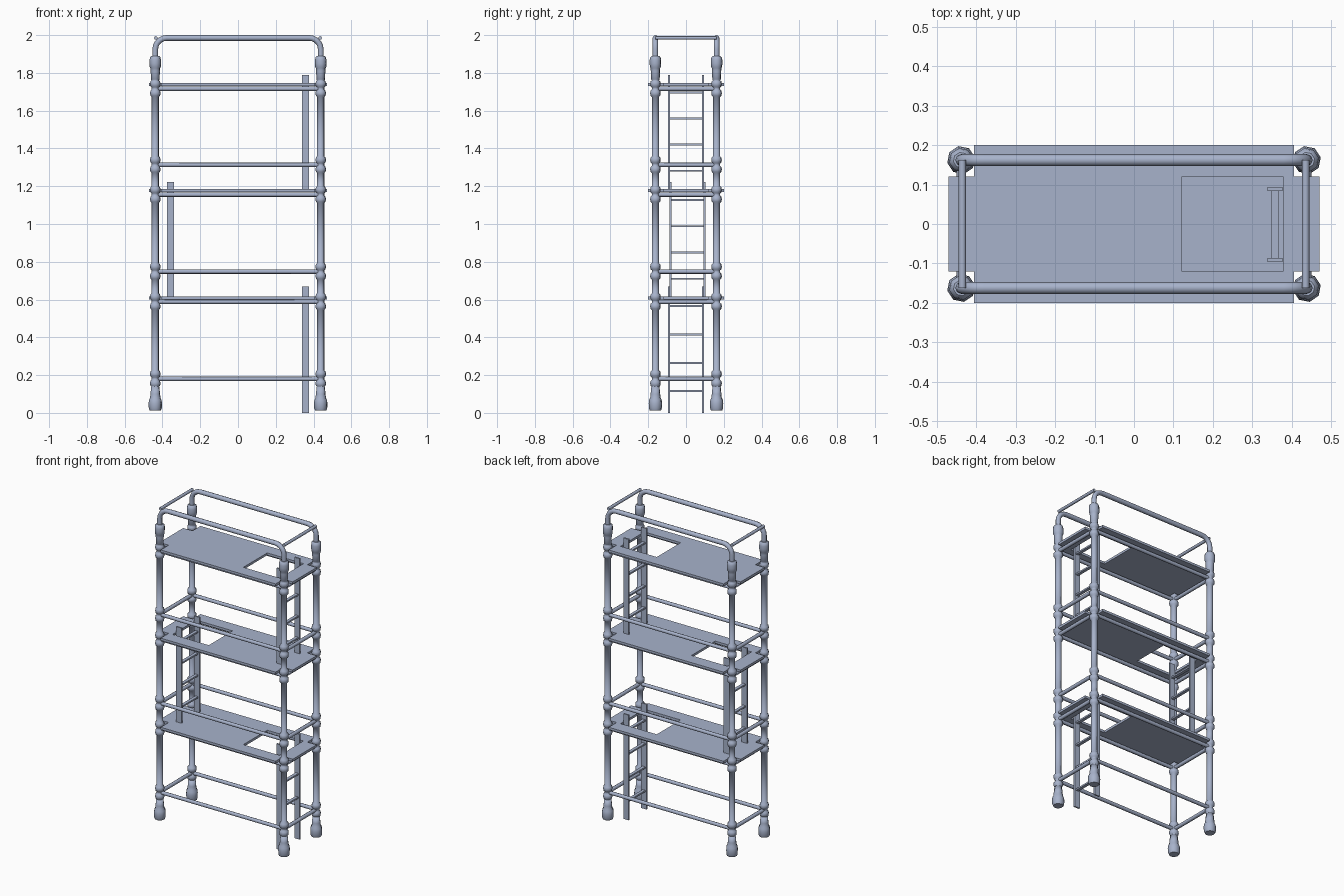
import bpy, bmesh, math
from mathutils import Vector

if "Cube" in bpy.data.objects:
    bpy.data.objects.remove(bpy.data.objects["Cube"])

PX, PY = 0.438, 0.162                     # post centres
LEVELS = [0.588, 1.155, 1.716]            # platform support rails
GUARDS = [0.18, 0.748, 1.313]             # guard rails

# Blue-grey paint shared by all parts
paint = bpy.data.materials.new("blue_grey_paint")
paint.diffuse_color = (.39, .45, .60, 1)
paint.use_nodes = True
paint.node_tree.nodes["Principled BSDF"].inputs["Base Color"].default_value = paint.diffuse_color


def add(name, data):
    data.materials.append(paint)
    ob = bpy.data.objects.new(name, data)
    bpy.context.collection.objects.link(ob)
    return ob


def make(name, bm):
    bmesh.ops.recalc_face_normals(bm, faces=bm.faces)
    me = bpy.data.meshes.new(name)
    bm.to_mesh(me)
    bm.free()
    return add(name, me)


def lathe(name, profile, x, y, n=8):
    bm = bmesh.new()
    rings = []
    for r, z in profile:
        rings.append([bm.verts.new((x + r * math.cos((k + .25) * 2 * math.pi / n),
                                    y + r * math.sin((k + .25) * 2 * math.pi / n), z))
                      for k in range(n)])
    for a, b in zip(rings, rings[1:]):
        for k in range(n):
            bm.faces.new((a[k], a[(k + 1) % n], b[(k + 1) % n], b[k])).smooth = True
    bm.faces.new(rings[0][::-1])
    bm.faces.new(rings[-1])
    # smooth round the post, crisp at the collar steps
    for e in bm.edges:
        if len(e.link_faces) == 2 and abs(e.verts[0].co.z - e.verts[1].co.z) < 1e-6:
            e.smooth = e.calc_face_angle(0) < math.radians(40)
    return make(name, bm)


def tube(name, pts, r):
    cu = bpy.data.curves.new(name, 'CURVE')
    cu.dimensions = '3D'
    cu.bevel_depth = r
    cu.bevel_resolution = 2
    cu.use_fill_caps = True
    sp = cu.splines.new('POLY')
    sp.points.add(len(pts) - 1)
    for p, co in zip(sp.points, pts):
        p.co = (*co, 1)
    sp.use_smooth = True
    return add(name, cu)


def box(name, lo, hi):
    bm = bmesh.new()
    bmesh.ops.create_cube(bm, size=1)
    lo, hi = Vector(lo), Vector(hi)
    for v in bm.verts:
        v.co = (lo + hi) / 2 + v.co * (hi - lo)
    return make(name, bm)


# Post profile: flared foot, shaft, a pair of collars round every rail, top coupler
profile = [(.030, .012), (.035, .024), (.036, .05), (.034, .068), (.028, .08),
           (.026, .1), (.022, .138)]
for z in sorted(LEVELS + GUARDS):
    for c in (z - .024, z + .026):
        profile += [(.0195, c - .019), (.026, c - .013), (.0285, c), (.026, c + .013),
                    (.0195, c + .019)]
profile += [(.023, 1.765), (.025, 1.81), (.026, 1.825), (.030, 1.832), (.031, 1.85),
            (.031, 1.868), (.028, 1.882), (.020, 1.89)]
for sx, sn in ((-1, "left"), (1, "right")):
    for sy, yn in ((-1, "front"), (1, "back")):
        lathe(f"post_{yn}_{sn}", profile, sx * PX, sy * PY)

# Long and short rails at every level
for z in LEVELS + GUARDS:
    for s in (-1, 1):
        tube("long_rail", [(-PX, s * PY, z), (PX, s * PY, z)], .0115)
        tube("end_rail", [(s * PX, -PY, z), (s * PX, PY, z)], .0115)

# Top hoops with rounded corners, joined by thin end rails
R, TOP = .06, 1.985
arc = [(PX - R + R * math.cos(a), TOP - R + R * math.sin(a))
       for a in [i * math.pi / 10 for i in range(6)]]
half = [(PX, 1.87)] + arc
for s in (-1, 1):
    pts = [(-x, s * PY, z) for x, z in half] + [(x, s * PY, z) for x, z in reversed(half)]
    tube("top_hoop", pts, .015)
    tube("top_end_rail", [(s * (PX - .003), -PY, TOP), (s * (PX - .003), PY, TOP)], .0095)


# Platforms: notched corners and a hatch opening, from a grid of cells
def platform(name, z, side):
    xs = sorted(side * x for x in (-.47, -.405, .122, .378, .405, .47))
    ys = (-.2, -.12, .12, .2)
    hole = side * .25
    bm = bmesh.new()
    for x0, x1 in zip(xs, xs[1:]):
        for y0, y1 in zip(ys, ys[1:]):
            middle = y0 == -.12
            if (max(abs(x0), abs(x1)) > .41 and not middle) or (middle and x0 < hole < x1):
                continue
            bm.faces.new([bm.verts.new((x, y, z)) for x, y in
                          ((x0, y0), (x1, y0), (x1, y1), (x0, y1))])
    bmesh.ops.remove_doubles(bm, verts=bm.verts, dist=1e-5)
    geo = bmesh.ops.extrude_face_region(bm, geom=bm.faces[:])
    for v in geo["geom"]:
        if isinstance(v, bmesh.types.BMVert):
            v.co.z += .015
    return make(name, bm)


# Ladders: two flat stiles and four rungs
def ladder(name, x, yc, z0, z1, first, step):
    for s in (-1, 1):
        y = yc + s * .09
        box(name + "_stile", (x - .019, y - .005, z0), (x + .019, y + .005, z1))
    for i in range(4):
        z = first + i * step
        box(name + "_rung", (x - .01, yc - .09, z - .005), (x + .01, yc + .09, z + .005))


for name, z, side in (("lower", .601, 1), ("middle", 1.169, -1), ("upper", 1.731, 1)):
    platform(name + "_platform", z, side)
ladder("lower_ladder", .357, -.001, 0, .67, .115, .15)
ladder("middle_ladder", -.357, .008, .612, 1.222, .71, .139)
ladder("upper_ladder", .357, -.001, 1.18, 1.79, 1.282, .138)
